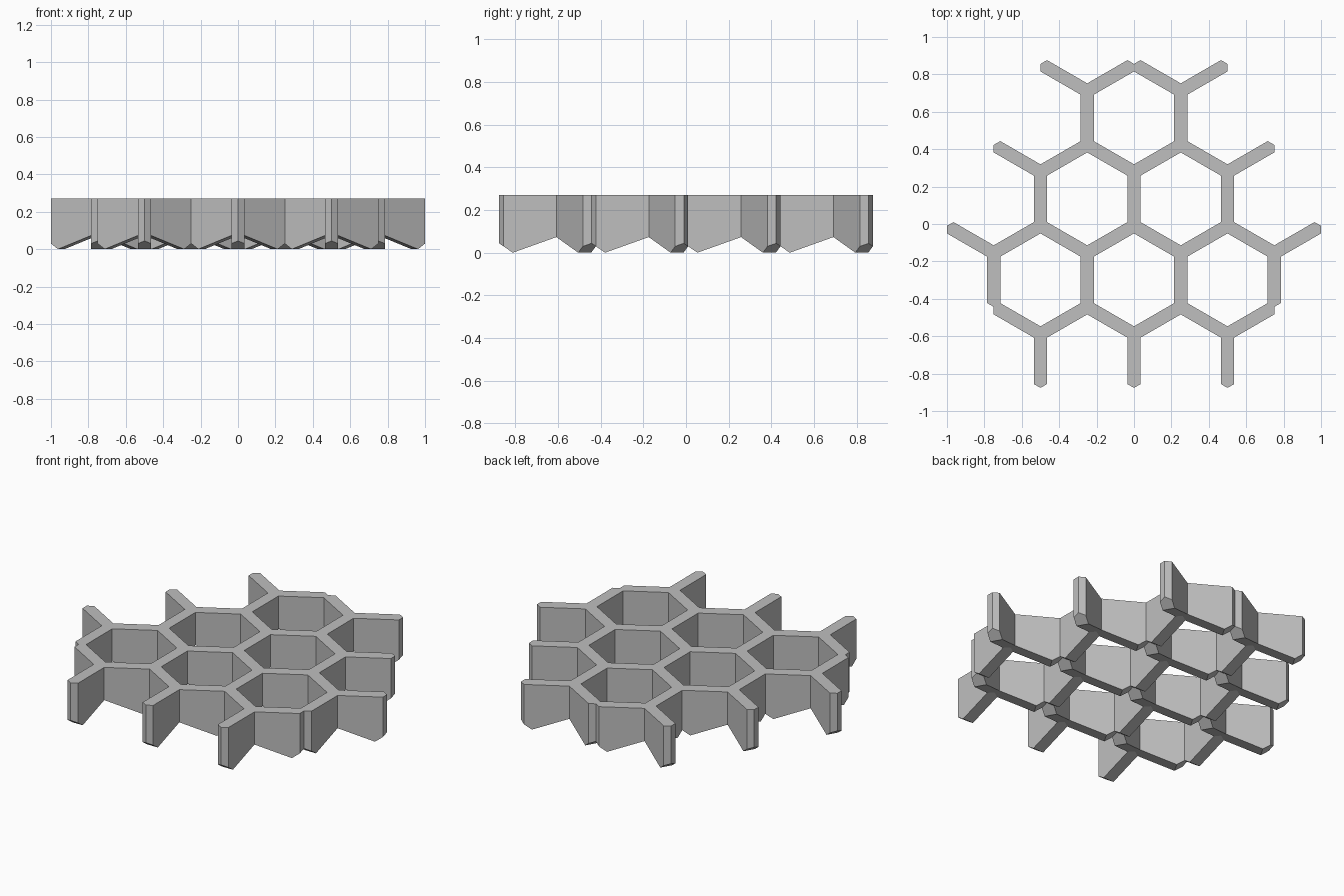
import bpy, bmesh, math
from mathutils import Vector, Matrix

cube = bpy.data.objects.get("Cube")
if cube:
    bpy.data.objects.remove(cube, do_unlink=True)

CELL = 0.5                      # spacing between junctions
ARM = CELL / math.sqrt(3)       # junction to arm tip
HALF = 0.035                    # half the wall thickness
INSET = HALF * math.tan(math.radians(30))
TOP = 0.27
RIDGE = 0.225                   # lowest point along an arm
INNER_SLOPE, TIP_SLOPE = 0.357, 0.69


def underside(s):
    """Height of the arm's lower edge at distance s from the junction."""
    return INNER_SLOPE * (RIDGE - s) if s < RIDGE else TIP_SLOPE * (s - RIDGE)


def add_arm(bm, origin, angle):
    """One wall of a three-armed junction, with a pointed end and a keel below."""
    place = Matrix.Translation(origin) @ Matrix.Rotation(angle, 4, 'Z')

    def pair(s, n):
        low = bm.verts.new(place @ Vector((s, n, underside(s))))
        high = bm.verts.new(place @ Vector((s, n, TOP)))
        return low, high

    hub, tip = pair(0, 0), pair(ARM, 0)
    sides = []
    for n in (HALF, -HALF):
        root, keel, corner = (pair(s, n) for s in (INSET, RIDGE, ARM - INSET))
        sides.append((root, keel, corner))
        bm.faces.new((root[0], keel[0], corner[0], corner[1], keel[1], root[1]))
        bm.faces.new((corner[0], tip[0], tip[1], corner[1]))
    (ra, ka, ca), (rb, kb, cb) = sides
    bm.faces.new([p[1] for p in (hub, rb, kb, cb, tip, ca, ka, ra)])
    bm.faces.new([p[0] for p in (hub, ra, ka, kb, rb)])
    bm.faces.new([p[0] for p in (ka, ca, tip, cb, kb)])


# Rows of junctions, back to front
bm = bmesh.new()
row_step = CELL * math.sqrt(3) / 2
back_row = 0.7116
for row, count in enumerate((2, 3, 4, 3)):
    for i in range(count):
        origin = Vector(((i - (count - 1) / 2) * CELL, back_row - row * row_step, 0))
        for degrees in (30, 150, 270):
            add_arm(bm, origin, math.radians(degrees))

# Remove the hidden end faces where arms meet, then weld
meeting = {}
for face in bm.faces:
    key = tuple(round(c * 500) for c in face.calc_center_median())
    meeting.setdefault(key, []).append(face)
hidden = [f for group in meeting.values() if len(group) > 1 for f in group]
bmesh.ops.delete(bm, geom=hidden, context='FACES')
bmesh.ops.remove_doubles(bm, verts=bm.verts[:], dist=0.0005)
bmesh.ops.recalc_face_normals(bm, faces=bm.faces[:])

mesh = bpy.data.meshes.new("honeycomb_lattice")
bm.to_mesh(mesh)
bm.free()

# Plain grey finish
grey = bpy.data.materials.new("plain_grey")
grey.use_nodes = True
colour = (0.52, 0.52, 0.52, 1)
grey.diffuse_color = colour
grey.node_tree.nodes["Principled BSDF"].inputs["Base Color"].default_value = colour
mesh.materials.append(grey)

lattice = bpy.data.objects.new("honeycomb_lattice", mesh)
bpy.context.collection.objects.link(lattice)
